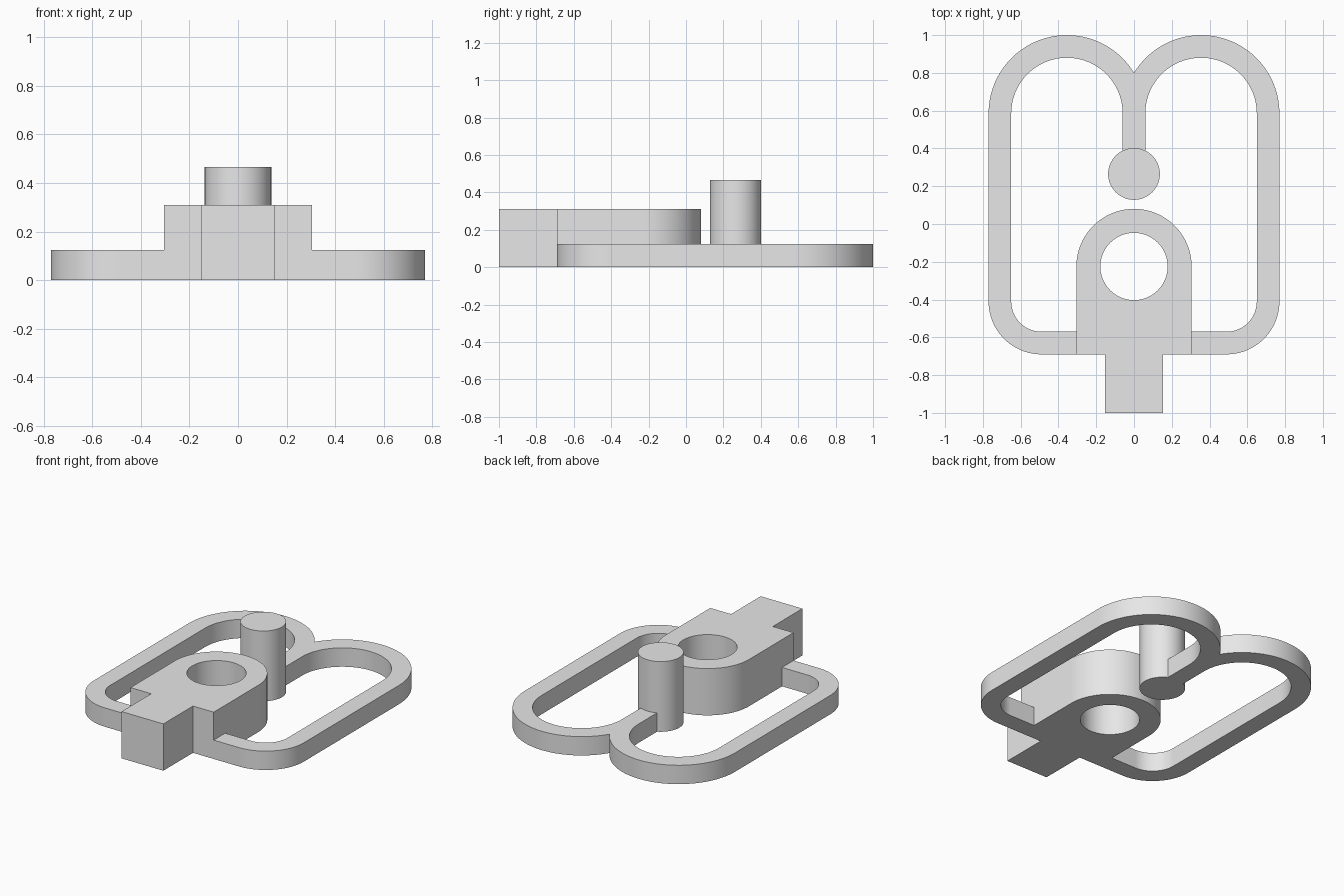
import bpy, bmesh
from math import acos, asin, cos, sin, pi, sqrt, radians

default = bpy.data.objects.get("Cube")
if default:
    bpy.data.objects.remove(default, do_unlink=True)

grey = bpy.data.materials.new("plain_grey")
grey.use_nodes = True
colour = (0.8, 0.8, 0.8, 1)
grey.diffuse_color = colour
grey.node_tree.nodes["Principled BSDF"].inputs["Base Color"].default_value = colour


def arc(cx, cy, r, start, end, steps=32):
    """Points along an arc, both ends included."""
    angles = [start + (end - start) * i / steps for i in range(steps + 1)]
    return [(cx + r * cos(a), cy + r * sin(a)) for a in angles]


def circle(cx, cy, r, steps=80):
    return arc(cx, cy, r, 0, 2 * pi, steps)[:-1]


def mirrored(points):
    return [(-x, y) for x, y in points]


def extrude_outline(name, height, *loops):
    """Solid from closed outlines on the ground; later loops are holes."""
    bm = bmesh.new()
    edges = []
    for loop in loops:
        verts = [bm.verts.new((x, y, 0)) for x, y in loop]
        edges += [bm.edges.new((v, verts[i - 1])) for i, v in enumerate(verts)]
    bmesh.ops.triangle_fill(bm, edges=edges, use_beauty=True, use_dissolve=False)
    top = bmesh.ops.extrude_face_region(bm, geom=bm.faces[:], use_keep_orig=True)
    bmesh.ops.translate(bm, vec=(0, 0, height),
                        verts=[g for g in top["geom"] if isinstance(g, bmesh.types.BMVert)])
    bmesh.ops.recalc_face_normals(bm, faces=bm.faces[:])
    mesh = bpy.data.meshes.new(name)
    bm.to_mesh(mesh)
    bm.free()
    mesh.materials.append(grey)
    obj = bpy.data.objects.new(name, mesh)
    bpy.context.collection.objects.link(obj)
    bpy.ops.object.select_all(action="DESELECT")
    obj.select_set(True)
    bpy.context.view_layer.objects.active = obj
    bpy.ops.object.shade_smooth_by_angle(angle=radians(30))
    return obj


# Main dimensions
body_half, body_back, hole_r = 0.305, -0.225, 0.178
tab_half, shoulder = 0.153, -0.69
pin_y, pin_r = 0.265, 0.137
wall, half_stem = 0.12, 0.06
lobe_x, lobe_y, lobe_r = 0.355, 0.585, 0.415
corner_x, corner_y, corner_r = 0.49, -0.41, 0.28

# Body: rounded block with a front tab and a round through hole
body = arc(0, body_back, body_half, 0, pi, 64)
body += [(-body_half, shoulder), (-tab_half, shoulder), (-tab_half, -1),
         (tab_half, -1), (tab_half, shoulder), (body_half, shoulder)]
extrude_outline("body", 0.31, body, circle(0, body_back, hole_r))

# Frame: two-lobed loop whose lobes join into a stem that meets the pin
outer = [(body_half, shoulder)]
outer += arc(corner_x, corner_y, corner_r, -pi / 2, 0)
outer += arc(lobe_x, lobe_y, lobe_r, 0, acos(-lobe_x / lobe_r), 48)
inner = [(body_half, shoulder + wall)]
inner += arc(corner_x, corner_y, corner_r - wall, -pi / 2, 0)
inner += arc(lobe_x, lobe_y, lobe_r - wall, 0, pi, 48)
spread = asin(half_stem / pin_r)
stem_end = arc(0, pin_y, pin_r, pi / 2 + spread, pi / 2 - spread, 8)
frame = (outer + mirrored(outer[:-1])[::-1] + mirrored(inner)
         + stem_end + inner[::-1])
extrude_outline("loop_frame", 0.125, frame)

# Pin: upright cylinder at the end of the stem
extrude_outline("pin", 0.465, circle(0, pin_y, pin_r))
